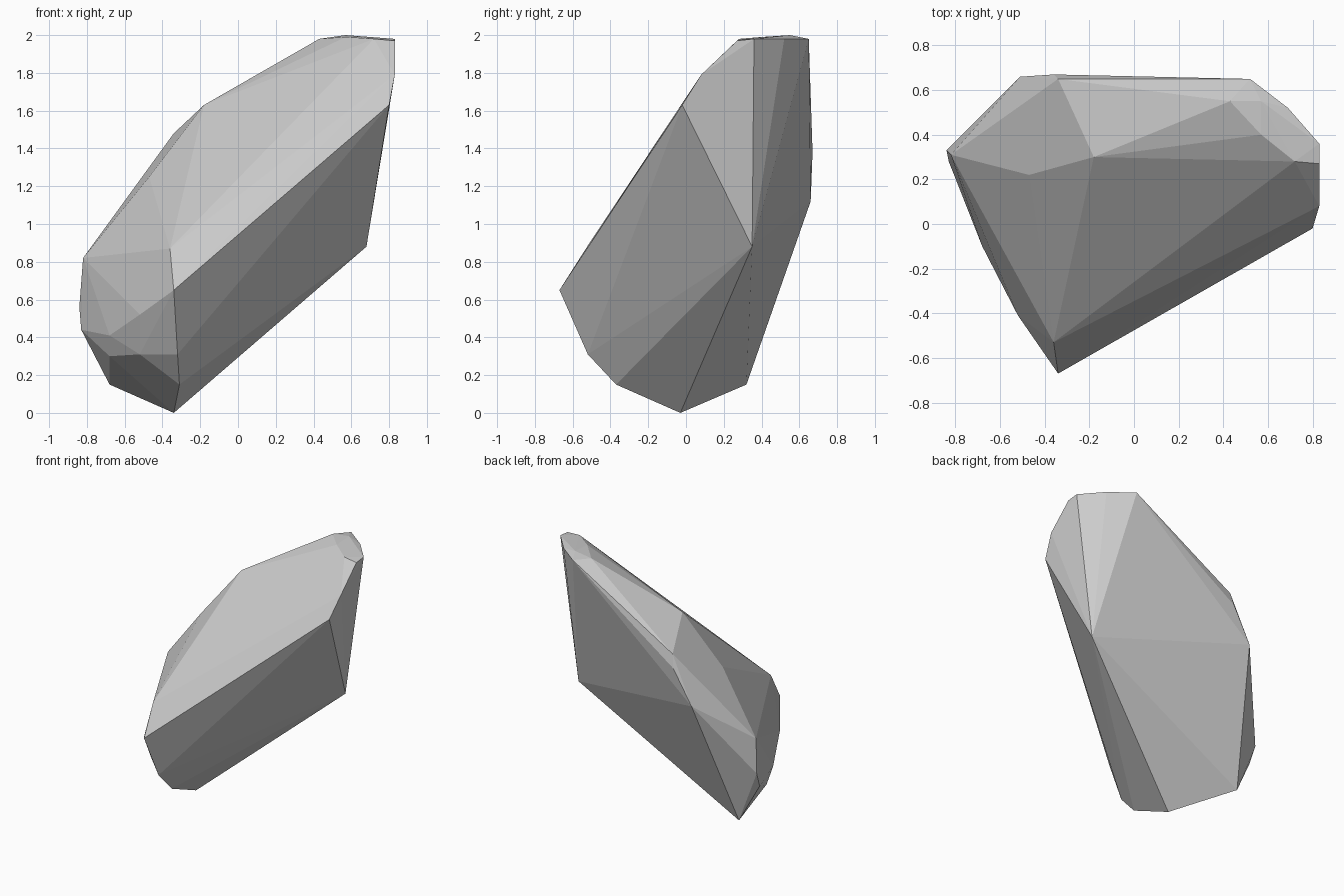
import bpy, bmesh

if "Cube" in bpy.data.objects:
    bpy.data.objects.remove(bpy.data.objects["Cube"])

# Corner points of the faceted boulder, grouped by region
lower_front = [(-.34, -.67, .65), (-.36, -.53, .87), (-.32, -.52, .31),
               (-.31, -.37, .15), (-.34, -.03, 0)]
left_end = [(-.52, -.41, .52), (-.52, -.32, .31), (-.68, -.1, .41), (-.68, -.02, .3),
            (-.68, .32, .15), (-.83, .28, .44), (-.84, .33, .56), (-.82, .31, .82)]
right_end = [(.68, .35, .88), (.80, -.02, 1.63), (.83, .08, 1.79),
             (.83, .27, 1.97), (.83, .36, 1.98)]
crest = [(.72, .28, 1.98), (.57, .4, 1.99), (.43, .55, 1.98), (.57, .55, 2.0),
         (.69, .52, 1.98), (.52, .65, 1.98), (-.18, .3, 1.63), (-.47, .22, 1.25)]
back = [(-.34, .65, 1.48), (-.36, .67, 1.38), (-.51, .66, 1.12)]

# Wrap the corners in a flat-faced convex skin
bm = bmesh.new()
for p in lower_front + left_end + right_end + crest + back:
    bm.verts.new(p)
res = bmesh.ops.convex_hull(bm, input=bm.verts[:])
loose = [v for v in bm.verts if not v.link_faces]
bmesh.ops.delete(bm, geom=loose, context='VERTS')
bmesh.ops.recalc_face_normals(bm, faces=bm.faces[:])
mesh = bpy.data.meshes.new("boulder")
bm.to_mesh(mesh)
bm.free()
boulder = bpy.data.objects.new("boulder", mesh)
bpy.context.collection.objects.link(boulder)
